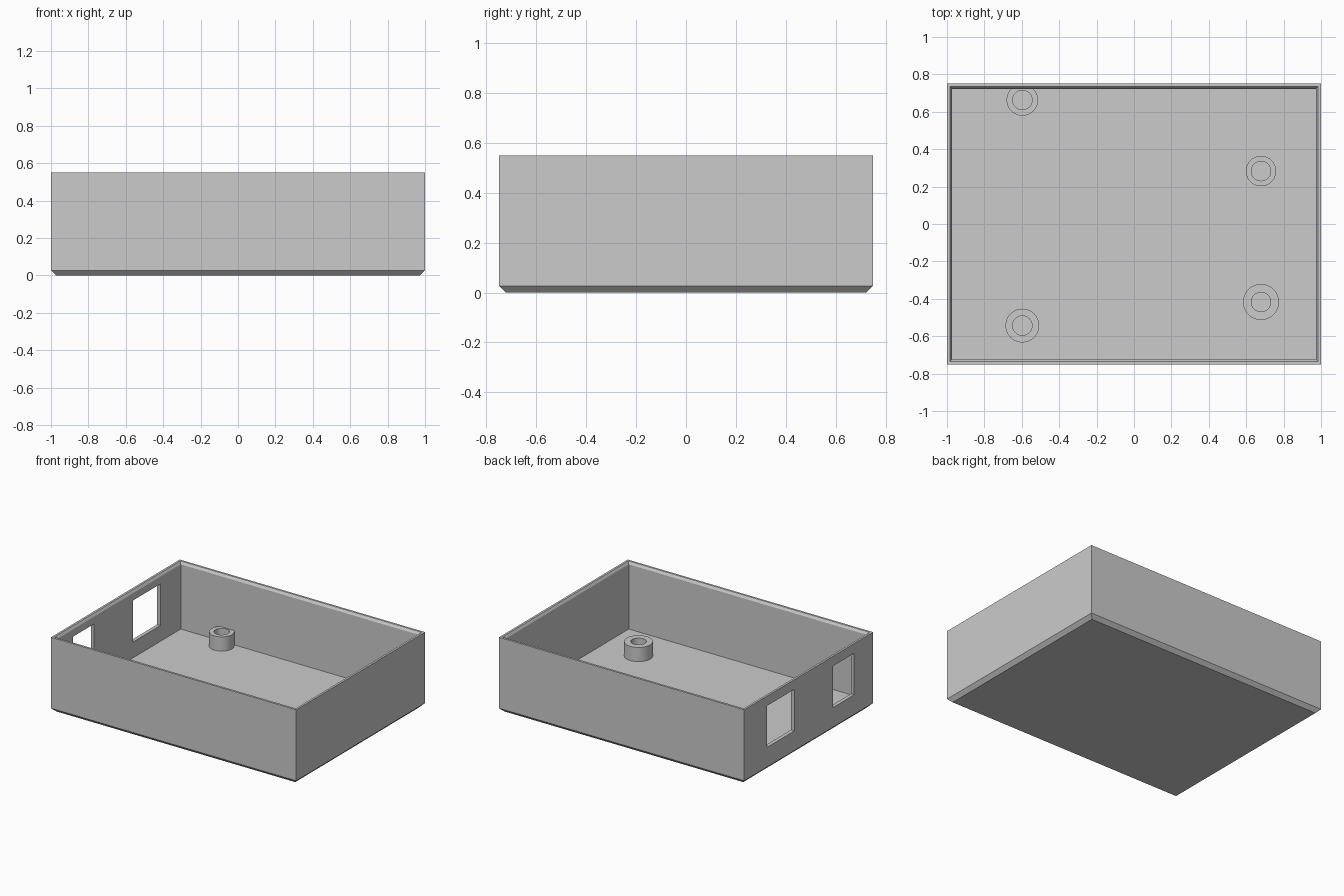
import bpy
import bmesh
import math

cube = bpy.data.objects.get("Cube")
if cube:
    bpy.data.objects.remove(cube, do_unlink=True)

GREY = (0.6, 0.6, 0.6, 1.0)
plastic = bpy.data.materials.new("grey plastic")
plastic.use_nodes = True
plastic.diffuse_color = GREY
plastic.node_tree.nodes["Principled BSDF"].inputs["Base Color"].default_value = GREY

HALF_X, HALF_Y, HEIGHT = 1.0, 0.75, 0.55
WALL, RIM, CHAMFER = 0.027, 0.016, 0.027
FLOOR, POST_TOP = 0.055, 0.16


def rectangle(inset, z):
    x, y = HALF_X - inset, HALF_Y - inset
    return [(-x, -y, z), (x, -y, z), (x, y, z), (-x, y, z)]


def circle(radius, z, sides=48):
    angles = [math.tau * i / sides for i in range(sides)]
    return [(radius * math.cos(a), radius * math.sin(a), z) for a in angles]


def skin(name, loops):
    """Join a stack of loops into a closed solid, capping both ends."""
    bm = bmesh.new()
    rings = [[bm.verts.new(p) for p in loop] for loop in loops]
    for low, high in zip(rings, rings[1:]):
        n = len(low)
        for i in range(n):
            j = (i + 1) % n
            bm.faces.new((low[i], low[j], high[j], high[i]))
    bm.faces.new(rings[0][::-1])
    bm.faces.new(rings[-1])
    bmesh.ops.recalc_face_normals(bm, faces=bm.faces)
    mesh = bpy.data.meshes.new(name)
    bm.to_mesh(mesh)
    bm.free()
    mesh.materials.append(plastic)
    obj = bpy.data.objects.new(name, mesh)
    bpy.context.collection.objects.link(obj)
    return obj


def activate(obj):
    bpy.ops.object.select_all(action='DESELECT')
    obj.select_set(True)
    bpy.context.view_layer.objects.active = obj


# Open tray: chamfered base, outer wall, bevelled rim, inner wall and floor
tray = skin("tray", [
    rectangle(CHAMFER, 0),
    rectangle(0, CHAMFER),
    rectangle(0, HEIGHT),
    rectangle(RIM, HEIGHT),
    rectangle(WALL, HEIGHT - 0.018),
    rectangle(WALL, FLOOR),
])

# Two rectangular openings through the right wall
for y0, y1 in ((0.165, 0.485), (-0.53, -0.285)):
    z0, z1 = 0.172, 0.478
    bpy.ops.mesh.primitive_cube_add(size=1, location=(-HALF_X, (y0 + y1) / 2, (z0 + z1) / 2))
    cutter = bpy.context.object
    cutter.name = "opening_cutter"
    cutter.scale = (0.2, y1 - y0, z1 - z0)
    cutter.hide_render = True
    cut = tray.modifiers.new("opening", 'BOOLEAN')
    cut.operation = 'DIFFERENCE'
    cut.solver = 'EXACT'
    cut.object = cutter
    activate(tray)
    bpy.ops.object.modifier_apply(modifier=cut.name)
    bpy.data.objects.remove(cutter, do_unlink=True)

# Hollow mounting posts on the floor
posts = {
    "back_right_post": (-0.597, 0.663, 0.084),
    "back_left_post": (0.679, 0.283, 0.081),
    "front_left_post": (0.679, -0.417, 0.096),
    "front_right_post": (-0.597, -0.543, 0.09),
}
BORE = 0.052
for name, (x, y, radius) in posts.items():
    post = skin(name, [
        circle(radius, FLOOR - 0.01),
        circle(radius, POST_TOP),
        circle(BORE, POST_TOP),
        circle(BORE, FLOOR),
    ])
    post.location = (x, y, 0)
    activate(post)
    bpy.ops.object.shade_smooth_by_angle(angle=math.radians(30))
